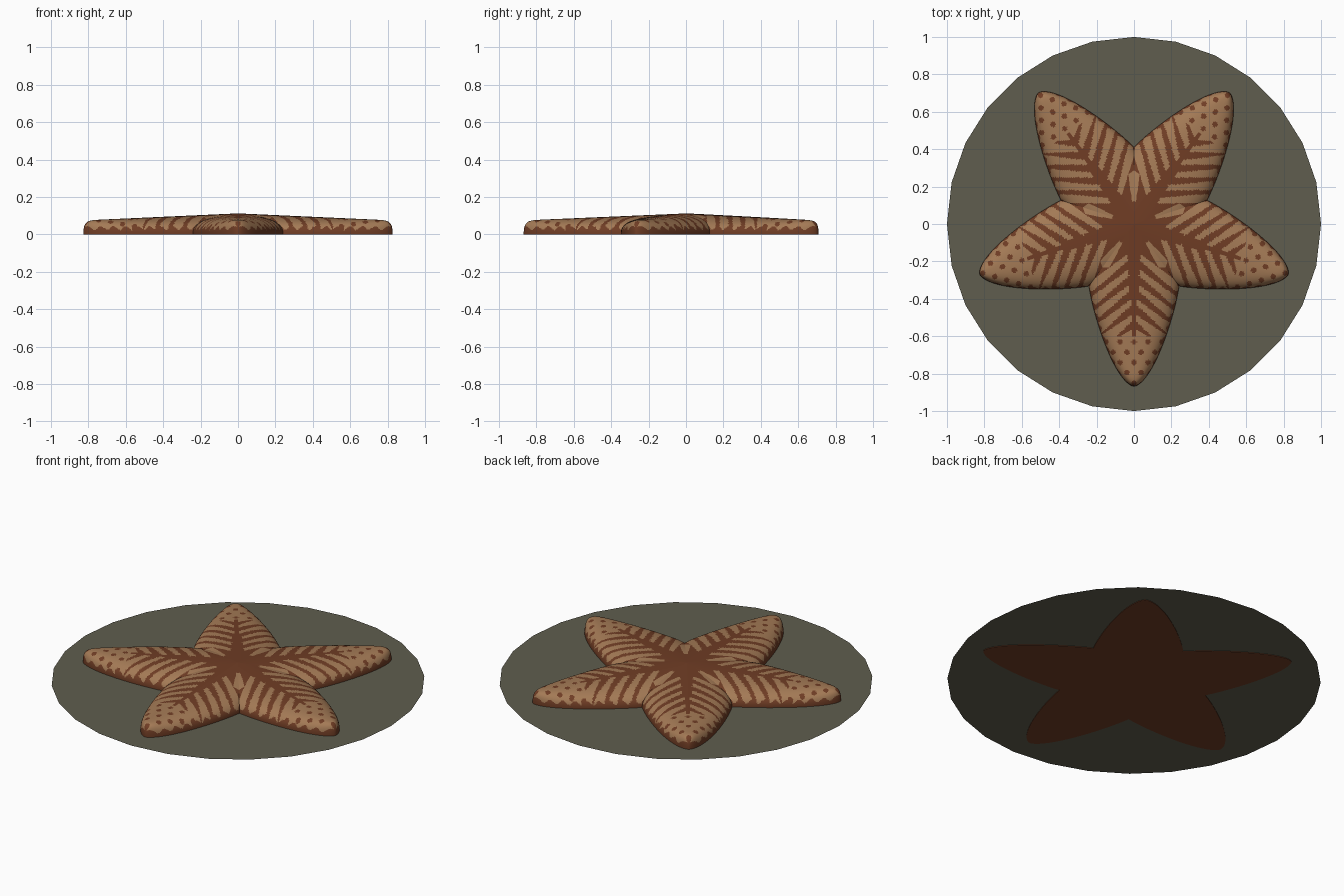
import bpy, bmesh, math

cube = bpy.data.objects.get("Cube")
if cube:
    bpy.data.objects.remove(cube, do_unlink=True)

NOTCH = 0.332                                # distance along an arm to the notch
LENGTH = 0.868                               # arm length from the centre
HALF = NOTCH * math.tan(math.radians(36))    # widest half width of an arm
PITCH = 0.085                                # spacing of the stripes
TAN, BROWN = 0, 1


def material(name, colour):
    mat = bpy.data.materials.new(name)
    mat.use_nodes = True
    mat.diffuse_color = (*colour, 1)
    mat.node_tree.nodes["Principled BSDF"].inputs["Base Color"].default_value = (*colour, 1)
    return mat


def add_object(name, bm, mats):
    mesh = bpy.data.meshes.new(name)
    bm.to_mesh(mesh)
    bm.free()
    for mat in mats:
        mesh.materials.append(mat)
    obj = bpy.data.objects.new(name, mesh)
    bpy.context.collection.objects.link(obj)
    return obj


def beyond_notch(a):
    return min(1, max(0, (a - NOTCH) / (LENGTH - NOTCH)))


def half_width(a):
    if a < NOTCH:
        return a * HALF / NOTCH
    return HALF * (1 - beyond_notch(a) ** 1.2) ** 0.6


def height(a, v):
    # ridge falls towards the tip, sides round off steeply
    u = abs(v) * min(1, a / NOTCH)
    ridge = 0.112 - 0.043 * a
    tip = max(0, 1 - beyond_notch(a) ** 30) ** 0.4
    return ridge * tip * max(0, 1 - u ** 2.5) ** 0.4


def skin(a, v):
    # spine, slanted stripes, then spots near the tip
    w = half_width(a)
    lat = abs(v) * w
    if height(a, v) < 0.034 + 0.01 * math.sin(a * 2 * math.pi / 0.06):
        return BROWN
    # pale wedge between neighbouring arms
    gap = (1 - abs(v)) * w
    if 0.1 < a < 0.235 and gap < 0.012 + 0.2 * (a - 0.1):
        return TAN
    if a > 0.6:
        row = round((a - 0.63) / 0.055)
        da = a - 0.63 - row * 0.055
        side = v * w / 0.075 + 0.5 * (row % 2)
        dl = (side - round(side)) * 0.075
        return BROWN if math.hypot(da, dl) < 0.014 else TAN
    if lat < 0.045 - 0.065 * a:
        return BROWN
    c = a - 0.8 * lat
    if c < 0.11:
        return BROWN
    edge = abs((c - 0.11) / PITCH % 1 - 0.5) * 2
    limit = 0.38 + 0.3 * min(1, lat / 0.2) + max(0, a - 0.5) * 2.5
    return BROWN if edge > limit else TAN


# Starfish: one arm grid, stamped five times and welded
INNER, OUTER, ACROSS = 50, 110, 56
stations = [NOTCH * i / INNER for i in range(INNER)]
stations += [NOTCH + (LENGTH - NOTCH) * (1 - (1 - i / OUTER) ** 1.4) for i in range(OUTER + 1)]
sides = [math.sin(math.pi * (j / ACROSS - 0.5)) for j in range(ACROSS + 1)]

bm = bmesh.new()
for arm in range(5):
    turn = math.radians(-90 + 72 * arm)
    ca, sa = math.cos(turn), math.sin(turn)

    def vert(a, v, z):
        lat = v * half_width(a)
        return bm.verts.new((a * ca - lat * sa, a * sa + lat * ca, z))

    top = [[vert(a, v, height(a, v)) for v in sides] for a in stations]
    base = [[vert(a, v, 0) for v in (-1, 1)] for a in stations]
    for i in range(len(stations) - 1):
        a = (stations[i] + stations[i + 1]) / 2
        for j in range(ACROSS):
            face = bm.faces.new((top[i][j], top[i + 1][j], top[i + 1][j + 1], top[i][j + 1]))
            face.material_index = skin(a, (sides[j] + sides[j + 1]) / 2)
        under = bm.faces.new((base[i][0], base[i][1], base[i + 1][1], base[i + 1][0]))
        under.material_index = BROWN
bmesh.ops.remove_doubles(bm, verts=bm.verts, dist=0.00002)
starfish = add_object("starfish", bm, [material("tan skin", (0.37, 0.195, 0.092)),
                                       material("brown markings", (0.16, 0.046, 0.018))])
bpy.context.view_layer.objects.active = starfish
starfish.select_set(True)
bpy.ops.object.shade_smooth_by_angle(angle=math.radians(50))

# Flat sea floor disc
bm = bmesh.new()
bmesh.ops.create_circle(bm, cap_ends=True, segments=28, radius=1)
bmesh.ops.translate(bm, verts=bm.verts, vec=(0, 0, 0.003))
for face in bm.faces:
    if face.normal.z < 0:
        face.normal_flip()
add_object("sea_floor_disc", bm, [material("olive grey", (0.115, 0.11, 0.077))])
